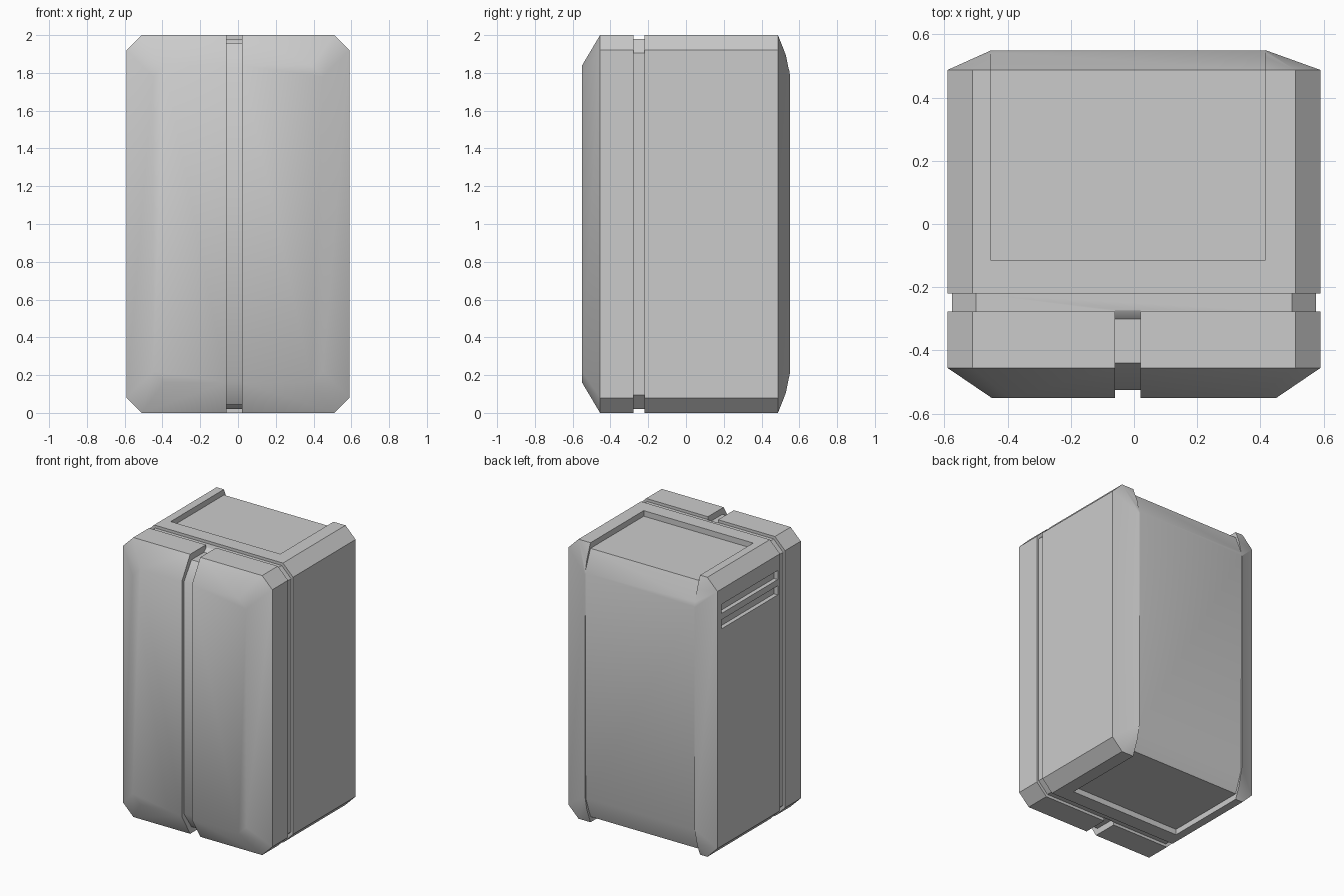
import bpy, bmesh, math

if "Cube" in bpy.data.objects:
    bpy.data.objects.remove(bpy.data.objects["Cube"])


def make_object(name, bm):
    bmesh.ops.recalc_face_normals(bm, faces=bm.faces)
    mesh = bpy.data.meshes.new(name)
    bm.to_mesh(mesh)
    bm.free()
    obj = bpy.data.objects.new(name, mesh)
    bpy.context.collection.objects.link(obj)
    return obj


def octagon(x0, x1, z0, z1, c):
    return [(x0 + c, z0), (x1 - c, z0), (x1, z0 + c), (x1, z1 - c),
            (x1 - c, z1), (x0 + c, z1), (x0, z1 - c), (x0, z0 + c)]


def loft(name, rings):
    """Join (y, outline) rings into a closed solid."""
    bm = bmesh.new()
    loops = [[bm.verts.new((x, y, z)) for x, z in pts] for y, pts in rings]
    for a, b in zip(loops, loops[1:]):
        for i in range(len(a)):
            j = (i + 1) % len(a)
            bm.faces.new((a[i], a[j], b[j], b[i]))
    bm.faces.new(loops[0])
    bm.faces.new(loops[-1])
    return make_object(name, bm)


def extrude_x(name, profile, x0, x1):
    """Solid from a y,z profile between two x positions."""
    bm = bmesh.new()
    a = [bm.verts.new((x0, y, z)) for y, z in profile]
    b = [bm.verts.new((x1, y, z)) for y, z in profile]
    for i in range(len(a)):
        j = (i + 1) % len(a)
        bm.faces.new((a[i], a[j], b[j], b[i]))
    bm.faces.new(a)
    bm.faces.new(b)
    return make_object(name, bm)


def mirrored(upper):
    """Complete a y,z profile by reflecting it about z = 1."""
    return upper + [(y, 2 - z) for y, z in reversed(upper)]


# Chamfered cabinet with a seam running around it
outer = octagon(-0.59, 0.59, 0, 2, 0.08)
seam = octagon(-0.575, 0.575, 0.02, 1.98, 0.075)
front = octagon(-0.45, 0.45, 0.16, 1.84, 0.06)
back = octagon(-0.45, 0.415, 0.16, 1.84, 0.05)
cabinet = loft("cabinet", [
    (-0.55, front), (-0.455, outer), (-0.277, outer), (-0.277, seam),
    (-0.22, seam), (-0.22, outer), (0.487, outer), (0.55, back)])

cutters = []

# Channel between the two front doors
channel = mirrored([(-0.8, 2.2), (-0.25, 2.2), (-0.25, 1.985), (-0.275, 1.979),
                    (-0.3, 1.955), (-0.44, 1.955), (-0.525, 1.83)])
cutters.append(extrude_x("door_channel_cutter", channel, -0.06, 0.02))

# Recessed panel wrapping over top, back and bottom
panel = [(0.8, 2.2), (-0.115, 2.2), (-0.115, 1.96), (0.487, 1.96),
         (0.548, 1.81), (0.54, 0.19), (0.487, 0.04), (-0.115, 0.04),
         (-0.115, -0.2), (0.8, -0.2)]
cutters.append(extrude_x("back_panel_cutter", panel, -0.452, 0.415))

# Two vent slots on the left side
for z in (1.745, 1.635):
    slot = [(-0.195, z), (0.44, z), (0.44, z + 0.065), (-0.195, z + 0.065)]
    cutters.append(extrude_x("vent_slot_cutter", slot, -0.8, -0.56))

bpy.context.view_layer.objects.active = cabinet
for cutter in cutters:
    cutter.hide_render = True
    mod = cabinet.modifiers.new("cut", 'BOOLEAN')
    mod.operation = 'DIFFERENCE'
    mod.solver = 'EXACT'
    mod.object = cutter
    bpy.ops.object.modifier_apply(modifier=mod.name)
    bpy.data.objects.remove(cutter)

# Soft front and back slopes, crisp chamfers
bpy.ops.object.select_all(action='DESELECT')
cabinet.select_set(True)
bpy.ops.object.shade_smooth_by_angle(angle=math.radians(38))
